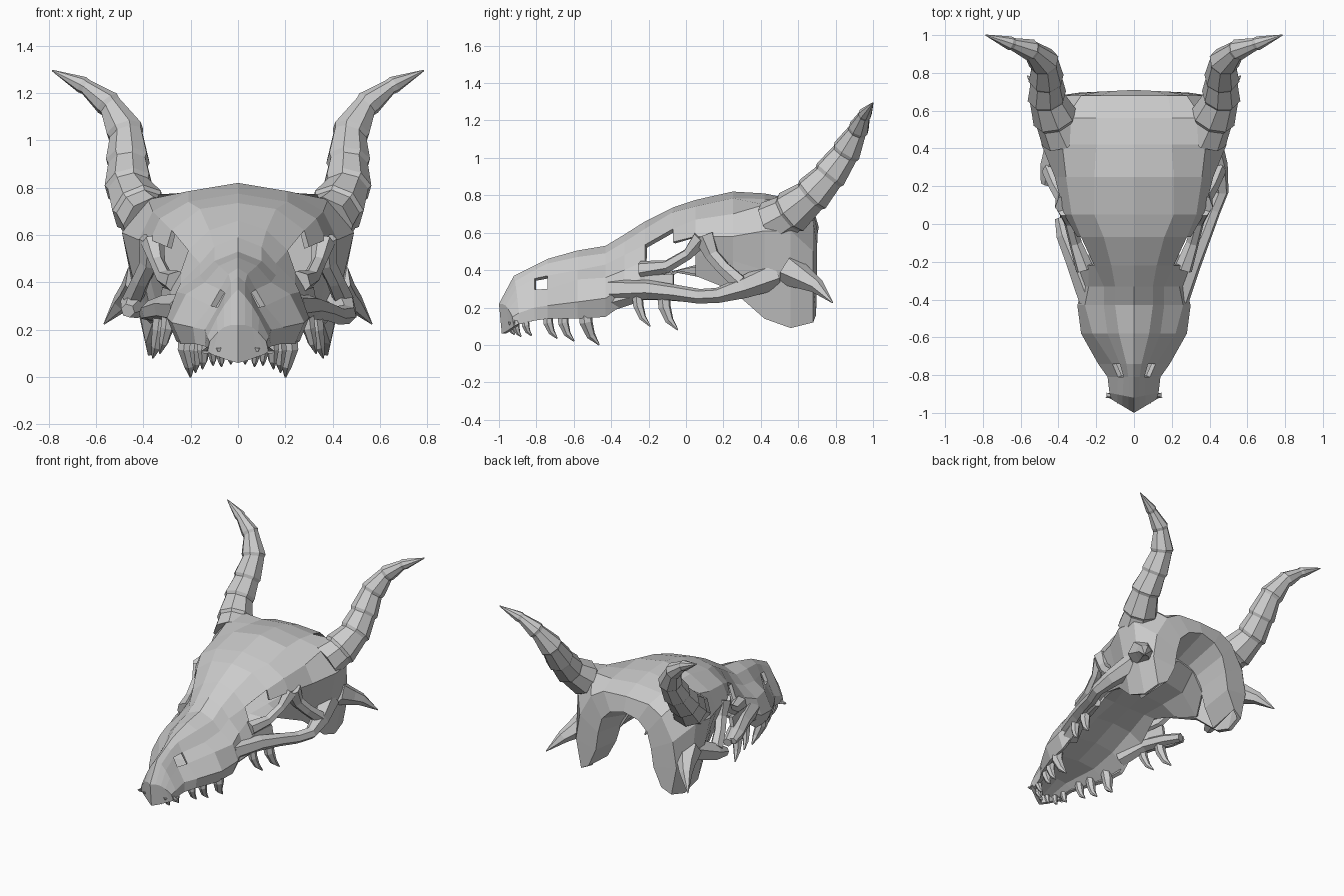
import bpy
from math import cos, sin, pi
from mathutils import Vector


def make_object(name, verts, faces, mirror=False, thickness=0):
    mesh = bpy.data.meshes.new(name)
    mesh.from_pydata(verts, [], faces)
    mesh.update()
    obj = bpy.data.objects.new(name, mesh)
    bpy.context.collection.objects.link(obj)
    if mirror:
        m = obj.modifiers.new("Mirror", 'MIRROR')
        m.use_clip = True
        m.merge_threshold = 0.002
    if thickness:
        s = obj.modifiers.new("Solidify", 'SOLIDIFY')
        s.thickness = thickness
        s.offset = -1
    return obj


def tube(name, path, radii, sides=6, step=0.0, mirror=True):
    """Faceted sweep along a path; step > 0 gives overlapping growth rings."""
    pts = [Vector(p) for p in path]
    n = len(pts)
    verts, rings = [], 0
    side, last = None, None
    for i, p in enumerate(pts):
        t = (pts[min(i + 1, n - 1)] - pts[max(i - 1, 0)]).normalized()
        if side is None:
            side = t.orthogonal().normalized()
        else:
            side = last.rotation_difference(t) @ side
        last = t
        other = t.cross(side)
        inner = step and 0 < i < n - 1
        layers = [(-0.01, 1 - step), (0.01, 1 + step)] if inner else [(0, 1)]
        for shift, scale in layers:
            for k in range(sides):
                a = 2 * pi * k / sides
                verts.append(p + t * shift + (side * cos(a) + other * sin(a)) * radii[i] * scale)
            rings += 1
    faces = [(r * sides + k, r * sides + (k + 1) % sides,
              (r + 1) * sides + (k + 1) % sides, (r + 1) * sides + k)
             for r in range(rings - 1) for k in range(sides)]
    faces.append(tuple(reversed(range(sides))))
    faces.append(tuple(range((rings - 1) * sides, rings * sides)))
    return make_object(name, verts, faces, mirror)


# Half cross-sections: (y, slant of y with x, [(x, z) from top centre to lower rim])
snout = [
    (-0.985, .55, [(0, .06), (.04, .07), (.08, .085), (.11, .095), (.13, .11), (.12, .10)]),
    (-1.0, .6, [(0, .22), (.03, .22), (.06, .21), (.085, .19), (.12, .15), (.13, .11)]),
    (-.92, .2, [(0, .37), (.03, .34), (.06, .30), (.09, .25), (.13, .17), (.12, .11)]),
    (-.81, 0, [(0, .425), (.03, .40), (.055, .355), (.085, .295), (.14, .20), (.14, .13)]),
    (-.74, 0, [(0, .46), (.04, .435), (.075, .37), (.115, .30), (.19, .21), (.18, .14)]),
    (-.58, 0, [(0, .505), (.08, .47), (.14, .40), (.22, .35), (.28, .23), (.24, .14)]),
    (-.43, 0, [(0, .53), (.10, .49), (.16, .43), (.26, .36), (.30, .25), (.26, .15)]),
    (-.33, 0, [(0, .59), (.10, .55), (.16, .48), (.24, .40), (.27, .31), (.25, .22)]),
]
cranium = [
    (-.22, 0, [(0, .66), (.12, .62), (.21, .535), (.24, .45), (.29, .37), (.29, .25)]),
    (-.07, 0, [(0, .735), (.16, .71), (.28, .62), (.30, .55), (.32, .38), (.34, .27)]),
    (.05, 0, [(0, .775), (.21, .74), (.33, .67), (.37, .58), (.33, .48), (.27, .37)]),
    (.25, 0, [(0, .82), (.21, .785), (.36, .70), (.42, .58), (.38, .45), (.34, .29)]),
    (.42, 0, [(0, .81), (.20, .78), (.38, .75), (.49, .61), (.44, .40), (.39, .14)]),
    (.56, 0, [(0, .78), (.20, .76), (.36, .77), (.47, .61), (.44, .36), (.38, .09)]),
    (.68, 0, [(0, .73), (.18, .72), (.28, .66), (.37, .50), (.40, .32), (.36, .12)]),
    (.71, -.05, [(0, .63), (.11, .60), (.18, .53), (.21, .42), (.23, .29), (.29, .16)]),
    (.45, 0, [(0, .54), (.09, .52), (.16, .47), (.20, .39), (.24, .26), (.31, .13)]),
]

# Skull shell with nostril, eye and temporal openings left out of the loft
sections = snout + cranium
holes = {(3, 2), (8, 2), (8, 3), (9, 3), (9, 4)}
verts = [(x, y + slant * x, z) for y, slant, pts in sections for x, z in pts]
faces = [(i * 6 + j, i * 6 + j + 1, i * 6 + j + 7, i * 6 + j + 6)
         for i in range(len(sections) - 1) for j in range(5) if (i, j) not in holes]
make_object("skull_shell", verts, faces, True, 0.025)

# Palate running back into the floor of the braincase: y, half-width, rim z, centre z
floor = [(-.95, .09, .12, .13), (-.8, .13, .15, .19), (-.58, .23, .17, .23), (-.4, .25, .19, .29),
         (-.22, .25, .29, .36), (-.05, .22, .40, .40), (.1, .28, .37, .44), (.28, .32, .30, .48),
         (.46, .22, .37, .54)]
verts = [v for y, w, z0, z1 in floor
         for v in ((0, y, z1), (w * .6, y, z1 * .8 + z0 * .2), (w, y, z0))]
faces = [(i * 3 + j, i * 3 + j + 1, i * 3 + j + 4, i * 3 + j + 3)
         for i in range(len(floor) - 1) for j in range(2)]
make_object("palate", verts, faces, True, 0.015)

# Curved main horns with growth rings
tube("main_horn",
     [(.37, .46, .65), (.415, .555, .705), (.46, .67, .80), (.465, .765, .905),
      (.475, .855, 1.03), (.545, .92, 1.15), (.65, .955, 1.23), (.785, 1.0, 1.295)],
     [.125, .115, .10, .09, .078, .055, .035, .003], 8, 0.05)

# Cheek spikes
tube("cheek_spike", [(.40, .55, .40), (.45, .64, .35), (.49, .70, .315), (.565, .785, .225)],
     [.09, .06, .042, .003], 6)

# Cheek arches: whole on one side, broken on the other
arch = [(.23, -.40, .29), (.31, -.2, .295), (.37, -.06, .28), (.42, .07, .26),
        (.46, .17, .265), (.44, .30, .305), (.38, .47, .37)]
radii = [.065, .052, .043, .04, .042, .06, .08]
flip = [(-x, y, z) for x, y, z in arch]
tube("cheek_arch_whole", arch, radii, 6, 0, False)
tube("cheek_arch_broken_front", flip[:3] + [(-.395, .03, .265)], radii[:3] + [.025], 6, 0, False)
tube("cheek_arch_broken_back", flip[:4:-1] + [(-.465, .21, .28)], [.08, .06, .03], 6, 0, False)

# Inner tooth-bearing bar under each cheek
tube("tooth_bar", [(.22, -.40, .24), (.28, -.22, .285), (.325, -.07, .275), (.365, .05, .255)],
     [.06, .045, .04, .03])

# Bars around the eye sockets
tube("lower_eye_bar", [(.26, -.24, .40), (.31, -.1, .42), (.34, .01, .485), (.36, .08, .57)],
     [.05, .035, .032, .05])
tube("rear_eye_bar", [(.36, .1, .58), (.375, .14, .48), (.41, .2, .41), (.445, .29, .33)],
     [.06, .042, .04, .045])

# Teeth: x, y, root z, tip z, radius, sideways lean of the tip
teeth = [(.03, -.94, .12, .055, .018, 0), (.07, -.91, .12, .045, .02, 0),
         (.105, -.86, .14, .05, .022, 0), (.14, -.74, .17, .035, .028, .01),
         (.17, -.66, .18, .02, .03, .01), (.21, -.54, .20, 0, .038, -.01),
         (.29, -.26, .28, .10, .03, .04), (.32, -.12, .28, .08, .036, .04)]
for x, y, top, tip, r, lean in teeth:
    h = top - tip
    tube("tooth", [(x, y, top), (x + .05 * h, y + .03 * h, top - .4 * h),
                   (x + lean * .6, y + .16 * h, top - .75 * h), (x + lean, y + .38 * h, tip)],
         [r, r * .95, r * .65, .004])
